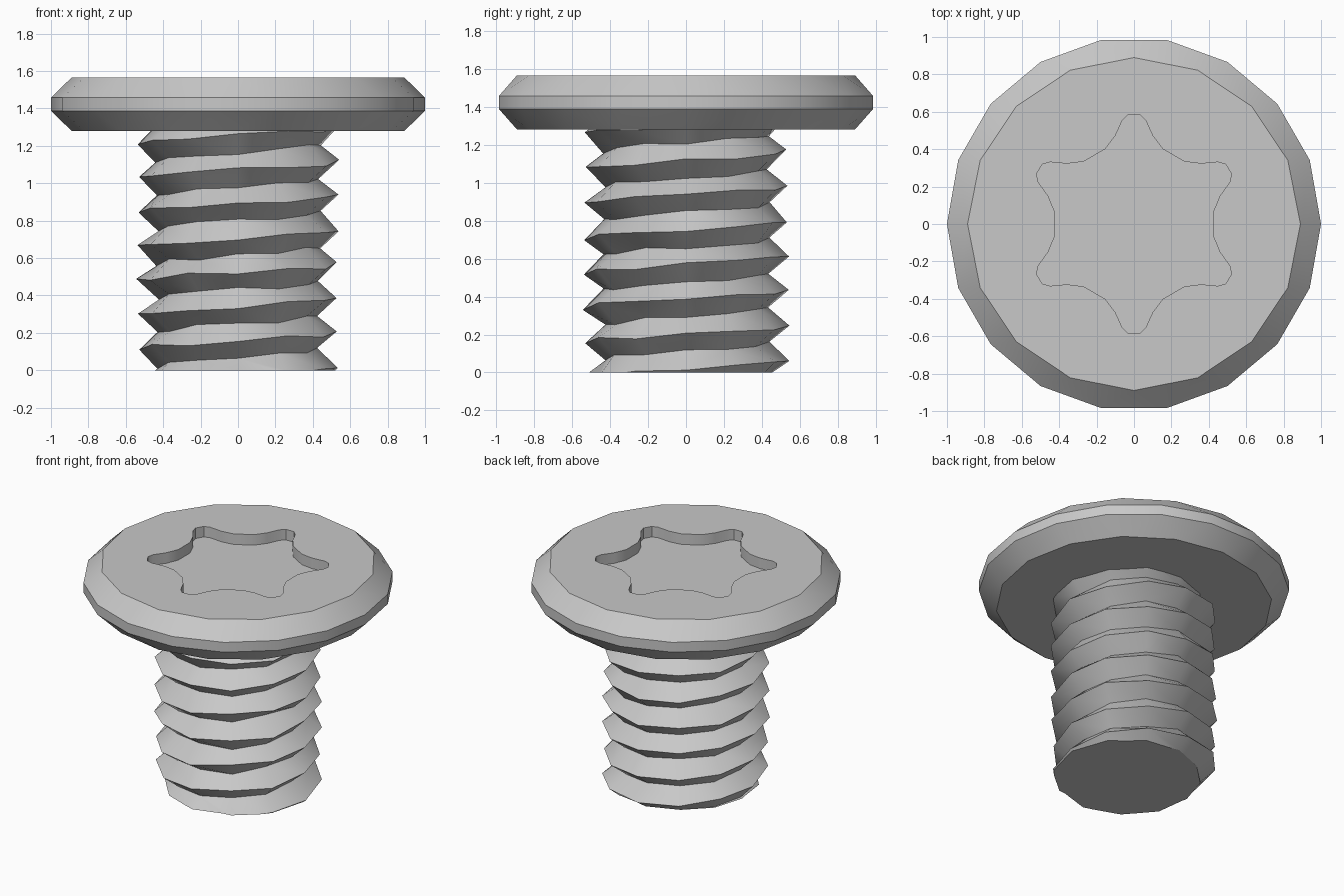
import bpy, bmesh, math, random
from mathutils import Matrix

cube = bpy.data.objects.get("Cube")
if cube:
    bpy.data.objects.remove(cube, do_unlink=True)

random.seed(4)

# One grey metal colour
steel = bpy.data.materials.new("grey_steel")
GREY = (0.58, 0.58, 0.58, 1.0)
steel.diffuse_color = GREY
steel.use_nodes = True
for node in steel.node_tree.nodes:
    if node.type == 'BSDF_PRINCIPLED':
        node.inputs["Base Color"].default_value = GREY


def finish(bm, name, angle):
    """Turn a bmesh into a smooth-by-angle object."""
    bmesh.ops.recalc_face_normals(bm, faces=bm.faces[:])
    mesh = bpy.data.meshes.new(name)
    bm.to_mesh(mesh)
    bm.free()
    mesh.materials.append(steel)
    obj = bpy.data.objects.new(name, mesh)
    bpy.context.collection.objects.link(obj)
    bpy.ops.object.select_all(action='DESELECT')
    obj.select_set(True)
    bpy.context.view_layer.objects.active = obj
    bpy.ops.object.shade_smooth_by_angle(angle=math.radians(angle))
    return obj


def polar(r, a, z):
    return (r * math.cos(a), r * math.sin(a), z)


# Head: bevelled disc as the hull of four rings (sides, radius, height)
TOP = 1.565
DEPTH = 0.075
bm = bmesh.new()
for sides, r, z in ((16, 0.89, 1.28), (18, 1.0, 1.387), (18, 1.0, 1.457), (16, 0.89, TOP)):
    for i in range(sides):
        bm.verts.new(polar(r, math.tau * i / sides, z))
bmesh.ops.convex_hull(bm, input=bm.verts[:])
bmesh.ops.dissolve_limit(bm, angle_limit=0.002, verts=bm.verts[:], edges=bm.edges[:])
bm.normal_update()

# Open the top so the socket can be set into it
top_faces = [f for f in bm.faces if all(abs(v.co.z - TOP) < 1e-4 for v in f.verts)]
bmesh.ops.delete(bm, geom=top_faces, context='FACES_ONLY')
fill_edges = [e for e in bm.edges if e.is_boundary]

# Six-lobed drive socket: one lobe half mirrored and repeated
half = [(0.03, 0.585), (0.062, 0.555), (0.10, 0.472), (0.155, 0.40)]
lobe = half[::-1] + [(-x, y) for x, y in half]
outline = []
for k in range(6):
    c, s = math.cos(k * math.pi / 3), math.sin(k * math.pi / 3)
    outline += [(x * c - y * s, x * s + y * c) for x, y in lobe]
rim = [bm.verts.new((x, y, TOP)) for x, y in outline]
floor = [bm.verts.new((x, y, TOP - DEPTH)) for x, y in outline]
count = len(outline)
for i in range(count):
    j = (i + 1) % count
    bm.faces.new((rim[i], rim[j], floor[j], floor[i]))
    fill_edges.append(bm.edges.get((rim[i], rim[j])))
bm.faces.new(floor)
bmesh.ops.triangle_fill(bm, use_beauty=True, edges=fill_edges, normal=(0, 0, 1))
finish(bm, "screw_head", 30)

# Threaded shank: helical strip of crests and roots, slightly uneven
STEPS = 12
PITCH = 0.183
START, END = -2 * STEPS, 9 * STEPS
bm = bmesh.new()
crest, root = {}, {}
for i in range(START, END + 1):
    a = math.tau * i / STEPS
    z = 0.02 + PITCH * i / STEPS
    jitter = random.uniform(-0.012, 0.012)
    crest[i] = bm.verts.new(polar(0.537 + random.uniform(-0.012, 0.008), a, z + jitter))
    root[i] = bm.verts.new(polar(0.432 + random.uniform(-0.01, 0.012), a, z + PITCH / 2 - jitter))
for i in range(START, END):
    bm.faces.new((crest[i], crest[i + 1], root[i + 1], root[i]))
    if i + 1 + STEPS <= END:
        bm.faces.new((root[i], root[i + 1], crest[i + 1 + STEPS], crest[i + STEPS]))
bmesh.ops.triangulate(bm, faces=bm.faces[:])

# Trim both ends flat and cap them; the upper end sits inside the head
for height, direction in ((0.0, -1), (1.32, 1)):
    cut = bmesh.ops.bisect_plane(
        bm, geom=bm.verts[:] + bm.edges[:] + bm.faces[:], dist=1e-5,
        plane_co=(0, 0, height), plane_no=(0, 0, direction), clear_outer=True)
    loop = [e for e in cut["geom_cut"] if isinstance(e, bmesh.types.BMEdge) and e.is_boundary]
    bmesh.ops.edgeloop_fill(bm, edges=loop)
finish(bm, "threaded_shank", 30)
